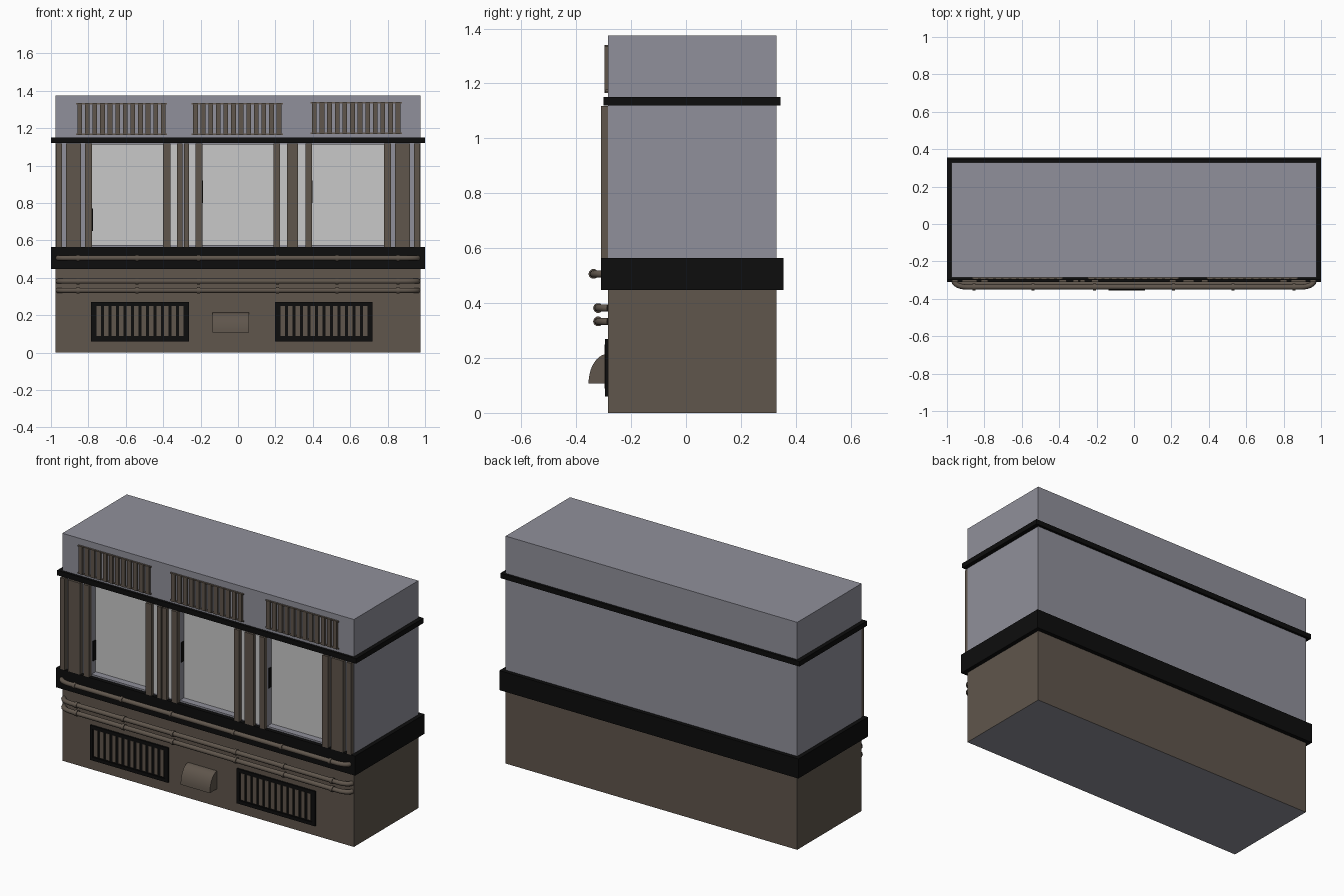
import bpy, bmesh, math
from mathutils import Vector

cube = bpy.data.objects.get("Cube")
if cube:
    bpy.data.objects.remove(cube, do_unlink=True)


def material(name, rgb):
    m = bpy.data.materials.new(name)
    m.use_nodes = True
    m.diffuse_color = (*rgb, 1)
    m.node_tree.nodes["Principled BSDF"].inputs["Base Color"].default_value = (*rgb, 1)
    return m


GREY = material("blue grey wall", (0.28, 0.28, 0.325))
BROWN = material("dull brown", (0.115, 0.092, 0.072))
BLACK = material("black trim", (0.004, 0.004, 0.004))
PANE = material("pale window", (0.58, 0.58, 0.58))

WALL = -0.285   # front wall plane
BACK = 0.33
HALF = 0.975


def finish(name, bm, *mats):
    bmesh.ops.recalc_face_normals(bm, faces=bm.faces)
    mesh = bpy.data.meshes.new(name)
    bm.to_mesh(mesh)
    bm.free()
    for m in mats:
        mesh.materials.append(m)
    obj = bpy.data.objects.new(name, mesh)
    bpy.context.collection.objects.link(obj)
    return obj


def add_box(bm, x0, x1, y0, y1, z0, z1):
    lo, hi = Vector((x0, y0, z0)), Vector((x1, y1, z1))
    verts = bmesh.ops.create_cube(bm, size=1)["verts"]
    for v in verts:
        v.co = (lo + hi) / 2 + v.co * (hi - lo)


def boxes(name, mat, items):
    bm = bmesh.new()
    for item in items:
        add_box(bm, *item)
    return finish(name, bm, mat)


# Main body: brown base, grey upper wall, three recessed windows
WINDOWS = [(-0.78, -0.4), (-0.19, 0.19), (0.395, 0.78)]
SILL, HEAD = 0.575, 1.112
bm = bmesh.new()
add_box(bm, -HALF, HALF, WALL, BACK, 0, 1.375)


def slice_body(point, normal):
    geom = bm.verts[:] + bm.edges[:] + bm.faces[:]
    bmesh.ops.bisect_plane(bm, geom=geom, plane_co=point, plane_no=normal)


for z in (0.45, SILL, HEAD):
    slice_body((0, 0, z), (0, 0, 1))
for x in [e for w in WINDOWS for e in w]:
    slice_body((x, 0, 0), (1, 0, 0))
bm.normal_update()
openings = []
for f in bm.faces:
    c = f.calc_center_median()
    if c.z < 0.45 and abs(f.normal.z) < 0.5:
        f.material_index = 1
    if f.normal.y < -0.5 and SILL < c.z < HEAD and any(a < c.x < b for a, b in WINDOWS):
        openings.append(f)
bmesh.ops.inset_individual(bm, faces=openings, thickness=0, depth=-0.04)
for f in openings:
    f.material_index = 2
finish("body", bm, GREY, BROWN, PANE)

# Black belts
boxes("lower_belt", BLACK, [(-1, 1, -0.31, 0.355, 0.447, 0.565)])
boxes("upper_belt", BLACK, [(-1, 1, -0.3, 0.345, 1.12, 1.15)])

# Window posts
outer = [(0.78, 0.818), (0.84, 0.92), (0.942, 0.972)]
posts = outer + [(-b, -a) for a, b in outer]
posts += [(-0.4, -0.362), (-0.325, -0.298), (-0.29, -0.262), (-0.228, -0.19),
          (0.19, 0.225), (0.262, 0.32), (0.36, 0.395)]
boxes("window_posts", BROWN, [(a, b, -0.31, WALL, 0.565, 1.118) for a, b in posts])

# Narrow side lights between the inner posts
lights = [(-0.362, -0.325), (-0.262, -0.228), (0.225, 0.262), (0.32, 0.36)]
boxes("side_lights", PANE, [(a, b, WALL - 0.004, WALL, SILL, HEAD) for a, b in lights])

# Small black latches on the window reveals
boxes("window_latches", BLACK, [(a, a + 0.004, -0.275, -0.25, z, z + 0.12)
                                for (a, b), z in zip(WINDOWS, (0.65, 0.8, 0.8))])


def slats(x0, x1, z0, z1, count, fill):
    pitch = (x1 - x0) / count
    gap = pitch * (1 - fill) / 2
    return [(x0 + i * pitch + gap, x0 + (i + 1) * pitch - gap, -0.297, WALL, z0, z1)
            for i in range(count)]


# Upper vents
for name, x0, z0 in (("right", -0.867, 1.165), ("middle", -0.248, 1.165), ("left", 0.388, 1.17)):
    x1, z1 = x0 + 0.488, z0 + 0.17
    parts = slats(x0, x1, z0, z1, 12, 0.62)
    parts += [(x0, x1, -0.293, WALL, z, z + 0.007) for z in (z0, z1 - 0.007)]
    boxes("upper_vent_" + name, BROWN, parts)

# Lower vents with black rims
for name, x0 in (("right", -0.785), ("left", 0.198)):
    x1, z0, z1, rim = x0 + 0.522, 0.06, 0.27, 0.02
    boxes("lower_vent_rim_" + name, BLACK, [
        (x0, x1, WALL - 0.004, WALL, z0, z1),
        (x0, x0 + rim, -0.295, WALL, z0, z1), (x1 - rim, x1, -0.295, WALL, z0, z1),
        (x0 + rim, x1 - rim, -0.295, WALL, z0, z0 + rim),
        (x0 + rim, x1 - rim, -0.295, WALL, z1 - rim, z1)])
    boxes("lower_vent_slats_" + name, BROWN,
          slats(x0 + rim, x1 - rim, 0.088, 0.25, 12, 0.6))

# Curved hood between the lower vents
bm = bmesh.new()
arc = [(WALL - 0.07 * math.cos(t), 0.107 + 0.108 * math.sin(t))
       for t in [i * math.pi / 20 for i in range(11)]]
profile = bm.faces.new([bm.verts.new((-0.135, y, z)) for y, z in arc + [(WALL, 0.107)]])
ext = bmesh.ops.extrude_face_region(bm, geom=[profile])["geom"]
bmesh.ops.translate(bm, vec=(0.195, 0, 0), verts=[v for v in ext if isinstance(v, bmesh.types.BMVert)])
hood = finish("hood", bm, BROWN)


# Pipes bent back into the wall, with joint rings
def pipe(name, y, z, wall, radius):
    depth, reach = wall - y, 0.07
    end = [(0.962 - reach + reach * math.cos(t), wall - depth * math.sin(t), z)
           for t in [i * math.pi / 12 for i in range(7)]]
    path = [(-px, py, pz) for px, py, pz in end] + end[::-1]
    curve = bpy.data.curves.new(name, "CURVE")
    curve.dimensions = "3D"
    curve.bevel_depth = radius
    curve.bevel_resolution = 3
    runs = [path] + [[(x - 0.008, y, z), (x + 0.008, y, z)]
                     for x in (-0.855, -0.54, -0.21, 0.21, 0.53, 0.855)]
    for i, run in enumerate(runs):
        s = curve.splines.new("POLY")
        s.points.add(len(run) - 1)
        for p, co in zip(s.points, run):
            p.co = (*co, 1)
            p.radius = 1.3 if i else 1
    curve.use_fill_caps = True
    curve.materials.append(BROWN)
    obj = bpy.data.objects.new(name, curve)
    bpy.context.collection.objects.link(obj)
    bpy.ops.object.select_all(action="DESELECT")
    obj.select_set(True)
    bpy.context.view_layer.objects.active = obj
    bpy.ops.object.convert(target="MESH")
    return bpy.context.view_layer.objects.active


smooth = [hood,
          pipe("belt_pipe", -0.337, 0.506, -0.305, 0.014),
          pipe("upper_wall_pipe", -0.32, 0.382, WALL, 0.014),
          pipe("lower_wall_pipe", -0.32, 0.333, WALL, 0.014)]
bpy.ops.object.select_all(action="DESELECT")
for obj in smooth:
    obj.select_set(True)
bpy.ops.object.shade_smooth_by_angle(angle=math.radians(40))
